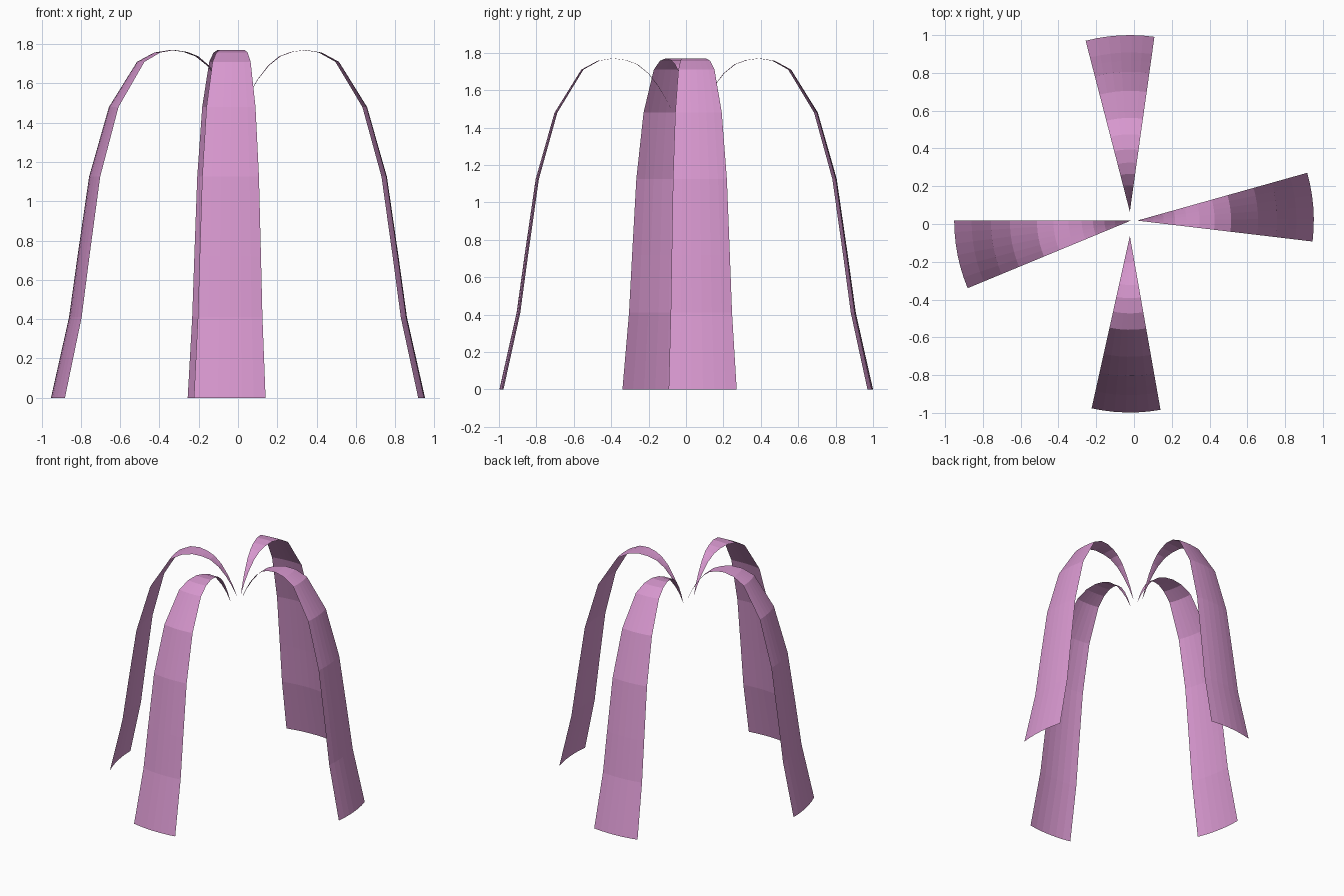
import bpy, bmesh
from math import radians, sin, cos

if "Cube" in bpy.data.objects:
    bpy.data.objects.remove(bpy.data.objects["Cube"])

pink = bpy.data.materials.new("pink")
pink.diffuse_color = (0.68, 0.31, 0.62, 1)
pink.use_nodes = True
pink.node_tree.nodes["Principled BSDF"].inputs["Base Color"].default_value = pink.diffuse_color

# Arched profile: (distance from inner tip, height)
PROFILE = [(0.935, 0), (0.843, 0.41), (0.80, 0.72), (0.741, 1.125),
           (0.64, 1.48), (0.497, 1.71), (0.41, 1.757), (0.33, 1.77),
           (0.26, 1.76), (0.20, 1.738), (0.14, 1.69), (0.085, 1.62),
           (0.04, 1.545)]
TIP_Z = 1.46
SPAN, STEPS = 22.5, 6


def petal(name, tip, start):
    """Sweep the profile through a narrow wedge about its pointed tip."""
    bm = bmesh.new()
    columns = []
    for i in range(STEPS + 1):
        a = radians(start + SPAN * i / STEPS)
        columns.append([bm.verts.new((r * cos(a), r * sin(a), z)) for r, z in PROFILE])
    point = bm.verts.new((0, 0, TIP_Z))
    for a, b in zip(columns, columns[1:]):
        for j in range(len(PROFILE) - 1):
            bm.faces.new((a[j], b[j], b[j + 1], a[j + 1]))
        bm.faces.new((a[-1], b[-1], point))
    mesh = bpy.data.meshes.new(name)
    bm.to_mesh(mesh)
    bm.free()
    mesh.materials.append(pink)
    obj = bpy.data.objects.new(name, mesh)
    obj.location = (*tip, 0)
    bpy.context.collection.objects.link(obj)


# Four drooping strips around the centre
petal("back_strip", (-0.022, 0.065), 82)
petal("front_strip", (-0.022, -0.063), -102.5)
petal("right_strip", (0.017, 0.018), -6.8)
petal("left_strip", (-0.017, 0.018), 180)
